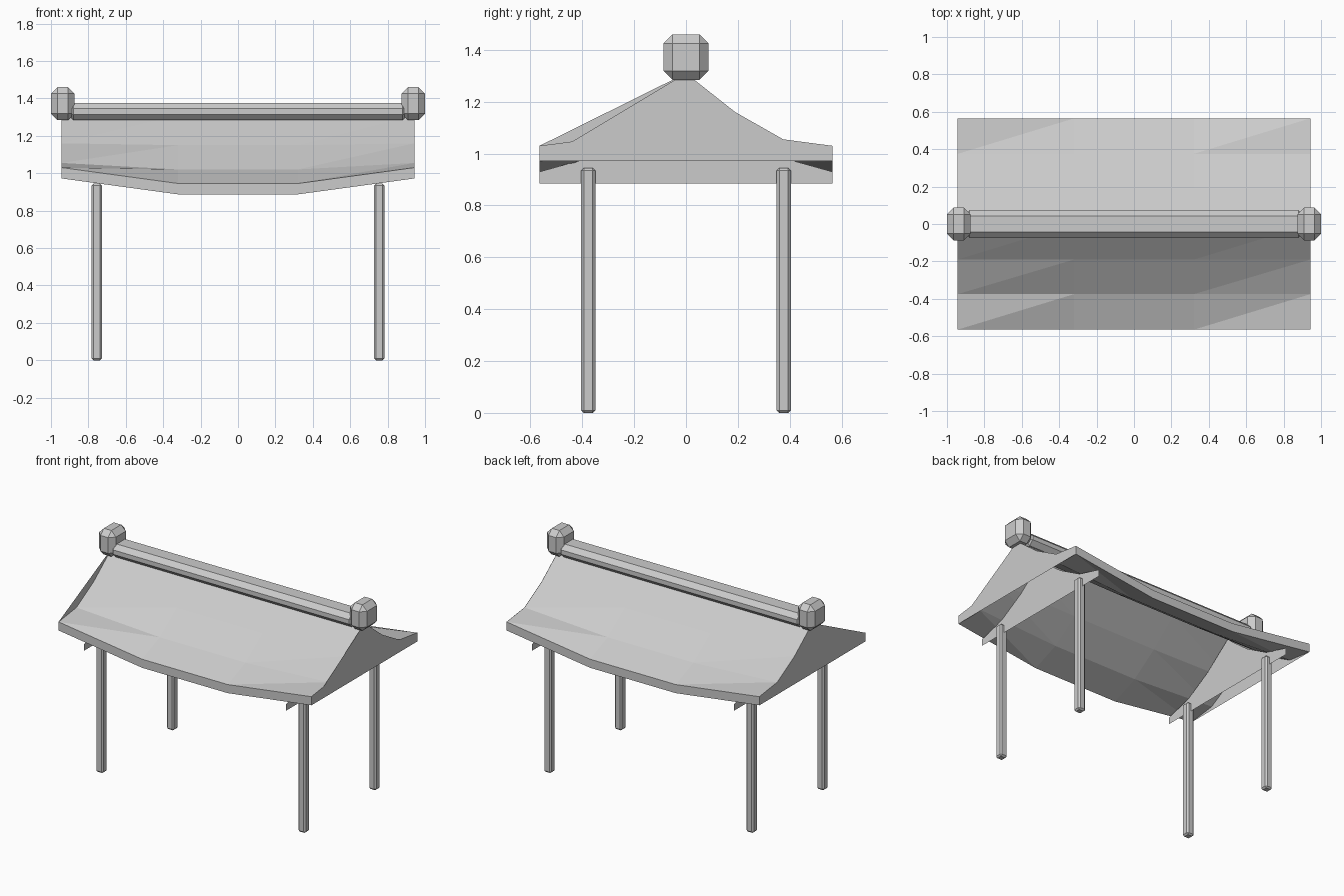
import bpy, bmesh

cube = bpy.data.objects.get("Cube")
if cube:
    bpy.data.objects.remove(cube, do_unlink=True)

grey = bpy.data.materials.new("plain_grey")
grey.use_nodes = True
GREY = (0.6, 0.6, 0.6, 1)
grey.diffuse_color = GREY
grey.node_tree.nodes["Principled BSDF"].inputs["Base Color"].default_value = GREY


def finish(name, bm):
    mesh = bpy.data.meshes.new(name)
    bm.to_mesh(mesh)
    bm.free()
    mesh.materials.append(grey)
    obj = bpy.data.objects.new(name, mesh)
    bpy.context.collection.objects.link(obj)
    return obj


def chamfered_box(name, centre, size, chamfer):
    bm = bmesh.new()
    bmesh.ops.create_cube(bm, size=1)
    for v in bm.verts:
        v.co = [c + p * s for c, p, s in zip(centre, v.co, size)]
    bmesh.ops.bevel(bm, geom=bm.edges[:], offset=chamfer, segments=1, affect='EDGES')
    return finish(name, bm)


def flat_panel(name, x, outline):
    bm = bmesh.new()
    face = bm.faces.new([bm.verts.new((x, y, z)) for y, z in outline])
    face.normal_update()
    if face.normal.x * x < 0:
        face.normal_flip()
    return finish(name, bm)


# Roof slab: concave slopes whose eaves lift towards both ends
END, MID, THICK = 0.943, 0.32, 0.058
half = [(0, 1.31, 1.31), (0.19, 1.16, 1.15), (0.375, 1.055, 1.02), (0.565, 1.03, 0.945)]
rows = [(-y, e, m) for y, e, m in reversed(half[1:])] + half
columns = [-END, -MID, MID, END]


def add_surface(bm, drop):
    grid = [[bm.verts.new((x, y, (e if abs(x) == END else m) - drop)) for x in columns]
            for y, e, m in rows]
    for near, far in zip(grid, grid[1:]):
        for i in range(len(columns) - 1):
            a, b, c, d = near[i], near[i + 1], far[i + 1], far[i]
            bm.faces.new((a, b, c))
            bm.faces.new((a, c, d))
    return grid


bm = bmesh.new()
top = add_surface(bm, 0)
under = add_surface(bm, THICK)
for r in (0, -1):
    for i in range(len(columns) - 1):
        bm.faces.new((top[r][i], top[r][i + 1], under[r][i + 1], under[r][i]))
for c in (0, -1):
    for r in range(len(rows) - 1):
        bm.faces.new((top[r][c], top[r + 1][c], under[r + 1][c], under[r][c]))
bmesh.ops.recalc_face_normals(bm, faces=bm.faces[:])
finish("roof", bm)

# Gable ends: flat base, curved back edge, filled-in front edge
eave_y, eave_z = half[-1][:2]
base = eave_z - THICK
back_edge = [(y, e) for y, e, m in half]
for side, x, fill in (("right", -END, []), ("left", END, [(-0.44, 1.046)])):
    outline = [(eave_y, base), (-eave_y, base), (-eave_y, eave_z)] + fill + back_edge
    flat_panel(side + "_gable", x * 1.001, outline)

# Truss panels with projecting tails, and the posts below them
truss_half = [(0, 1.24), (0.19, 1.09), (0.375, 0.983), (0.565, 0.93), (0.565, 0.885)]
truss = [(-y, z) for y, z in reversed(truss_half[1:])] + truss_half
for side, s in (("right", -1), ("left", 1)):
    flat_panel(side + "_truss", s * 0.755, truss)
    for end, t in (("front", -1), ("back", 1)):
        chamfered_box(f"{end}_{side}_post", (s * 0.755, t * 0.377, 0.4725),
                      (0.054, 0.054, 0.945), 0.01)
    # Ridge end blocks
    chamfered_box(side + "_ridge_block", (s * 0.937, 0, 1.372), (0.126, 0.174, 0.176), 0.035)

# Ridge beam
chamfered_box("ridge_beam", (0, 0, 1.33), (1.82, 0.148, 0.09), 0.03)
